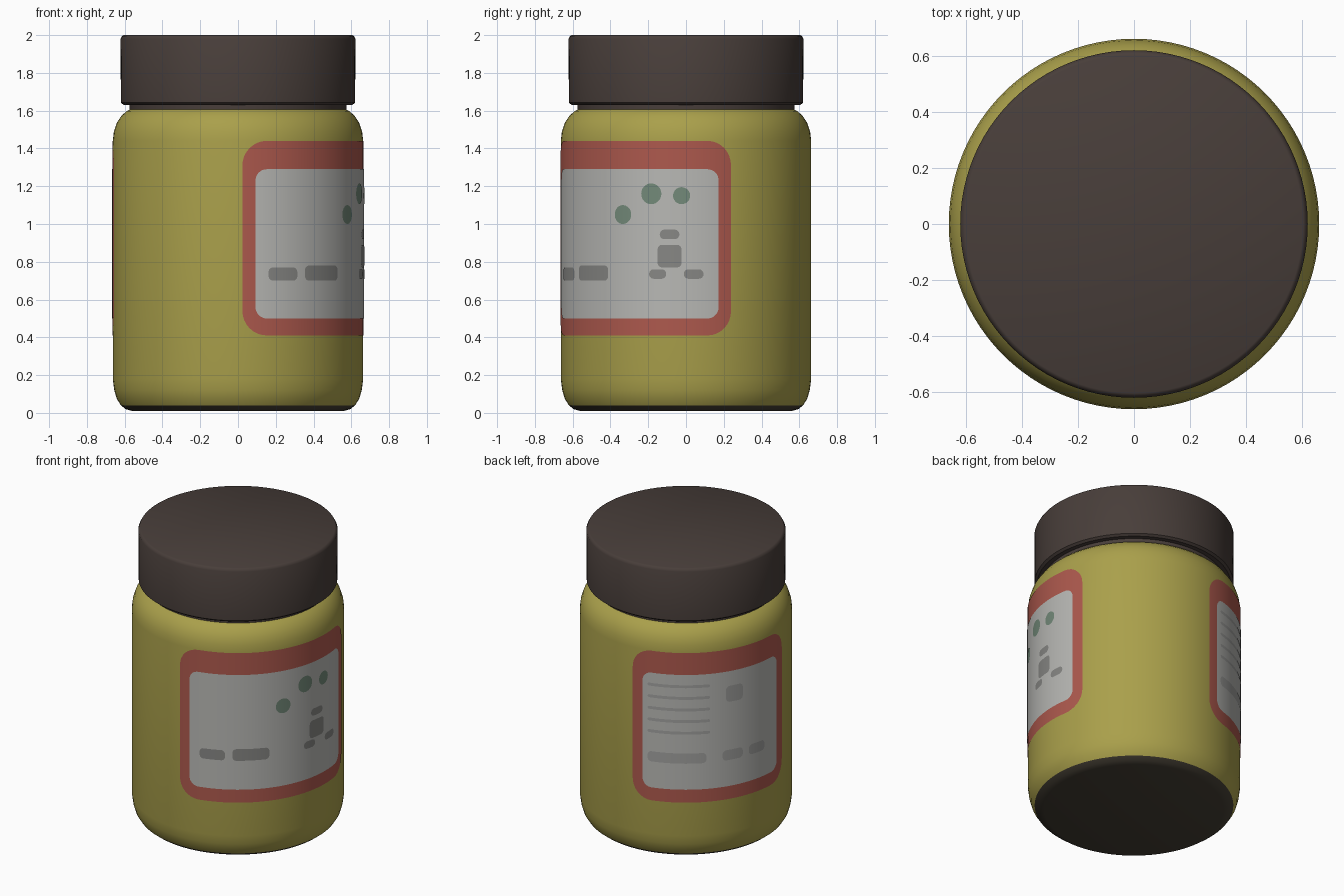
import bpy, math

if "Cube" in bpy.data.objects:
    bpy.data.objects.remove(bpy.data.objects["Cube"])

SEGS = 96
BODY_R = 0.663


def material(name, rgb):
    m = bpy.data.materials.new(name)
    m.diffuse_color = (*rgb, 1)
    m.use_nodes = True
    m.node_tree.nodes["Principled BSDF"].inputs["Base Color"].default_value = m.diffuse_color
    return m


YELLOW = material("yellow", (0.40, 0.35, 0.07))
BROWN = material("dark_brown", (0.065, 0.048, 0.042))
BASE = material("base_brown", (0.06, 0.05, 0.035))
RED = material("red", (0.42, 0.10, 0.075))
WHITE = material("label_white", (0.48, 0.48, 0.46))
GREY = material("print_grey", (0.24, 0.24, 0.23))
PALE = material("print_pale", (0.36, 0.36, 0.35))
GREEN = material("print_green", (0.17, 0.25, 0.19))


def add_object(name, verts, faces, mat):
    mesh = bpy.data.meshes.new(name)
    mesh.from_pydata(verts, [], faces)
    mesh.materials.append(mat)
    ob = bpy.data.objects.new(name, mesh)
    bpy.context.collection.objects.link(ob)
    bpy.ops.object.select_all(action='DESELECT')
    ob.select_set(True)
    bpy.context.view_layer.objects.active = ob
    bpy.ops.object.shade_smooth_by_angle(angle=math.radians(35))
    return ob


def lathe(name, profile, mat, cap_bottom=False, cap_top=False):
    """Spin (radius, z) points, listed from bottom to top, about z."""
    verts = [(r * math.cos(2 * math.pi * j / SEGS), r * math.sin(2 * math.pi * j / SEGS), z)
             for r, z in profile for j in range(SEGS)]
    faces = []
    for i in range(len(profile) - 1):
        for j in range(SEGS):
            k = (j + 1) % SEGS
            faces.append((i * SEGS + j, i * SEGS + k, (i + 1) * SEGS + k, (i + 1) * SEGS + j))
    if cap_bottom:
        faces.append(tuple(reversed(range(SEGS))))
    if cap_top:
        faces.append(tuple(range((len(profile) - 1) * SEGS, len(profile) * SEGS)))
    return add_object(name, verts, faces, mat)


def patch(name, a0, a1, z0, z1, corner, lift, mat):
    """Rounded rectangle wrapped on the jar wall, between two angles in degrees."""
    r = BODY_R + lift
    width = math.radians(a1 - a0) * r
    corner = min(corner, width / 2, (z1 - z0) / 2)
    arc = [corner * (1 - math.cos(math.pi / 2 * i / 8)) for i in range(9)]
    n = max(2, int(width / 0.03))
    span = width - 2 * corner
    xs = arc + [corner + span * i / n for i in range(1, n)] + [width - x for x in reversed(arc)]
    verts = []
    for x in xs:
        d = max(0, corner - min(x, width - x))
        inset = corner - math.sqrt(max(0, corner ** 2 - d ** 2))
        a = math.radians(a0) + x / r
        for z in (z0 + inset, z1 - inset):
            verts.append((r * math.cos(a), r * math.sin(a), z))
    faces = [(2 * i, 2 * i + 2, 2 * i + 3, 2 * i + 1) for i in range(len(xs) - 1)]
    return add_object(name, verts, faces, mat)


# Jar: dark underside, yellow wall with rounded heel and shoulder, neck
lathe("jar_base", [(0.56, 0.01), (0.595, 0.02), (0.62, 0.04)], BASE, cap_bottom=True)
lathe("jar_body", [(0.62, 0.04), (0.642, 0.075), (0.655, 0.12), (BODY_R, 0.18), (BODY_R, 1.44),
                   (0.657, 1.49), (0.642, 1.535), (0.618, 1.572), (0.59, 1.597), (0.575, 1.605)], YELLOW)
lathe("jar_neck", [(0.575, 1.605), (0.575, 1.66)], BROWN)

# Lid
lathe("lid", [(0.57, 1.63), (0.605, 1.63), (0.62, 1.642), (0.622, 1.98), (0.614, 1.995), (0.605, 2.0)],
      BROWN, cap_bottom=True, cap_top=True)

# Two labels: red border with a white panel
for side, a0, a1 in (("front", -88, 21), ("back", 95, 189)):
    patch(side + "_label_border", a0, a1, 0.41, 1.44, 0.13, 0.002, RED)
    patch(side + "_label_panel", a0 + 6, a1 - 6, 0.50, 1.29, 0.06, 0.004, WHITE)

# Front label print: plain blocks and green dots
for i, (a0, a1, z0, z1) in enumerate([(-76, -62, 0.70, 0.77), (-58, -38, 0.70, 0.78),
                                      (-17, -9, 0.71, 0.76), (-1, 8, 0.71, 0.76),
                                      (-13, -2, 0.77, 0.89), (-12, -3, 0.92, 0.97)]):
    patch(f"front_print_block_{i}", a0, a1, z0, z1, 0.025, 0.006, GREY)
for i, (a, z, h) in enumerate([(-16, 1.16, 0.055), (-30, 1.05, 0.05), (-2, 1.15, 0.045)]):
    da = math.degrees(h / BODY_R)
    patch(f"front_print_dot_{i}", a - da, a + da, z - h, z + h, h, 0.006, GREEN)

# Back label print: faint bars and blocks
for i in range(5):
    patch(f"back_print_bar_{i}", 104, 138, 1.20 - 0.08 * i, 1.22 - 0.08 * i, 0.01, 0.006, PALE)
for i, (a0, a1, z0, z1) in enumerate([(104, 136, 0.68, 0.75), (145, 157, 0.68, 0.75),
                                      (161, 172, 0.68, 0.75), (147, 157, 1.08, 1.19)]):
    patch(f"back_print_block_{i}", a0, a1, z0, z1, 0.025, 0.006, PALE)
